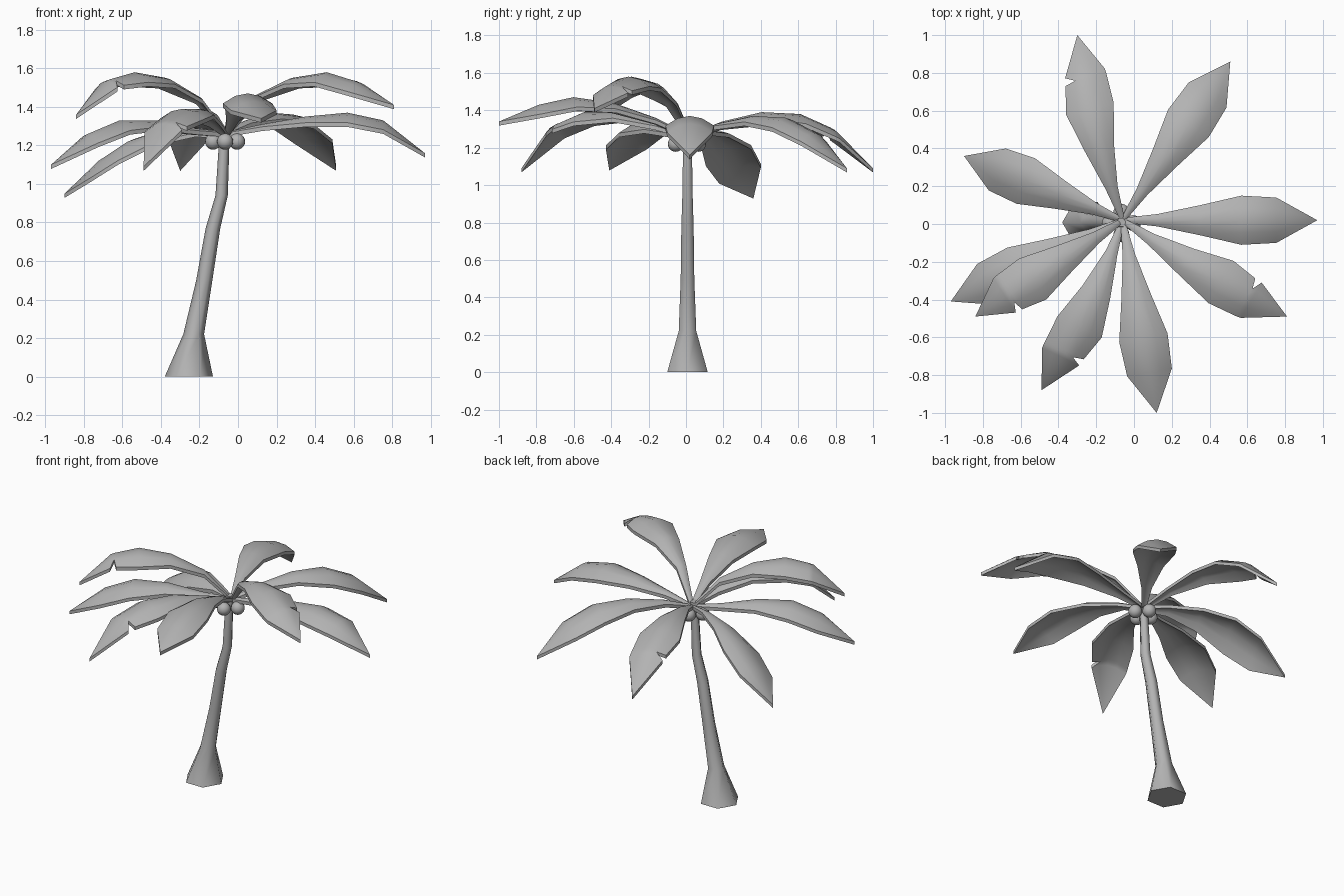
import bpy
import bmesh
import math
from mathutils import Vector

cube = bpy.data.objects.get("Cube")
if cube:
    bpy.data.objects.remove(cube, do_unlink=True)

# One plain grey for the whole tree
GREY = (0.45, 0.45, 0.45, 1)
grey = bpy.data.materials.new("plain grey")
grey.use_nodes = True
grey.diffuse_color = GREY
grey.node_tree.nodes["Principled BSDF"].inputs["Base Color"].default_value = GREY

CROWN = Vector((-0.06, 0.02, 1.27))
STATIONS = (0, 0.18, 0.4, 0.61, 0.79, 1)
WIDTHS = (0.012, 0.033, 0.08, 0.13, 0.12, 0)
THICKNESS = 0.022


def finish(bm, name, angle):
    """Turn a bmesh into a smooth-shaded object with crisp sharp edges."""
    bmesh.ops.recalc_face_normals(bm, faces=bm.faces[:])
    mesh = bpy.data.meshes.new(name)
    bm.to_mesh(mesh)
    bm.free()
    mesh.materials.append(grey)
    obj = bpy.data.objects.new(name, mesh)
    bpy.context.collection.objects.link(obj)
    bpy.ops.object.select_all(action='DESELECT')
    obj.select_set(True)
    bpy.context.view_layer.objects.active = obj
    bpy.ops.object.shade_smooth_by_angle(angle=math.radians(angle))
    return obj


def interpolate(f, values):
    """Read a value at fraction f along the leaf."""
    for i in range(len(STATIONS) - 1):
        if f <= STATIONS[i + 1]:
            t = (f - STATIONS[i]) / (STATIONS[i + 1] - STATIONS[i])
            return values[i] + t * (values[i + 1] - values[i])
    return values[-1]


def skin(bm, rows, closed=False):
    """Join neighbouring rows of vertices with quads."""
    for a, b in zip(rows, rows[1:]):
        n = len(a)
        for i in range(n if closed else n - 1):
            j = (i + 1) % n
            bm.faces.new((a[i], a[j], b[j], b[i]))


def make_leaf(name, tip, heights, bend=0, roll=0, torn=False):
    """Arched leaf with a rounded ridge, optionally torn on its left edge."""
    along = Vector((tip[0], tip[1], 0)) - Vector((CROWN.x, CROWN.y, 0))
    left = Vector((-along.y, along.x, 0)).normalized()
    heights = (CROWN.z,) + heights
    # each row: fraction along the leaf, left share of the width
    rows = [(f, 1) for f in STATIONS]
    if torn:
        rows[4:5] = [(0.755, 0.85), (0.77, 0.4), (0.795, 0.85)]
    bm = bmesh.new()
    grid = []
    for f, share in rows:
        half = interpolate(f, WIDTHS)
        row = []
        for u in (-1, -0.5, 0, 0.5, 1):
            side = half * u * (share if u > 0 else 1)
            droop = 0.4 * side * side / half if half else 0
            p = along * f + left * (side + bend * math.sin(math.pi * f))
            z = interpolate(f, heights) - droop + roll * side
            row.append(bm.verts.new((CROWN.x + p.x, CROWN.y + p.y, z)))
        grid.append(row)
    skin(bm, grid)
    bmesh.ops.remove_doubles(bm, verts=bm.verts[:], dist=0.0005)
    # give the blade its thickness
    result = bmesh.ops.extrude_face_region(bm, geom=bm.faces[:], use_keep_orig=True)
    lower = [g for g in result["geom"] if isinstance(g, bmesh.types.BMVert)]
    bmesh.ops.translate(bm, verts=lower, vec=(0, 0, -THICKNESS))
    return finish(bm, name, 35)


# Leaves, listed around the crown
make_leaf("leaf_back", (-0.3, 1), (1.34, 1.39, 1.38, 1.3, 1.09), bend=0.03, torn=True)
make_leaf("leaf_back_left", (0.51, 0.86), (1.33, 1.37, 1.36, 1.28, 1.09))
make_leaf("leaf_left", (0.97, 0.02), (1.31, 1.35, 1.37, 1.33, 1.16))
make_leaf("leaf_front_left", (0.81, -0.49), (1.46, 1.55, 1.58, 1.53, 1.41),
          bend=-0.02, torn=True)
make_leaf("leaf_front", (0.12, -1), (1.36, 1.44, 1.47, 1.43, 1.34))
make_leaf("leaf_front_right", (-0.49, -0.88), (1.33, 1.39, 1.39, 1.32, 1.09),
          bend=0.04, torn=True)
make_leaf("leaf_right_upper", (-0.84, -0.49), (1.45, 1.55, 1.58, 1.54, 1.36), torn=True)
make_leaf("leaf_right_lower", (-0.97, -0.41), (1.29, 1.33, 1.33, 1.26, 1.1))
make_leaf("leaf_back_right", (-0.9, 0.36), (1.29, 1.28, 1.22, 1.12, 0.95), roll=-0.35)

# Trunk: six-sided, flared at the foot and leaning
bm = bmesh.new()
rings = []
for x, z, radius in ((-0.255, 0, 0.125), (-0.23, 0.22, 0.054), (-0.175, 0.5, 0.042),
                     (-0.13, 0.77, 0.038), (-0.085, 0.94, 0.032), (-0.068, 1.29, 0.026)):
    ring = []
    for k in range(6):
        a = math.tau * k / 6
        ring.append(bm.verts.new((x + radius * math.cos(a), 0.008 + radius * math.sin(a), z)))
    rings.append(ring)
skin(bm, rings, closed=True)
bm.faces.new(rings[0])
bm.faces.new(rings[-1])
finish(bm, "trunk", 65)

# Coconuts hanging around the top of the trunk
for k, place in enumerate(("left", "back", "right", "front")):
    a = math.tau * k / 4
    bm = bmesh.new()
    bmesh.ops.create_uvsphere(bm, u_segments=16, v_segments=10, radius=0.042)
    bmesh.ops.translate(bm, verts=bm.verts[:], vec=(
        -0.067 + 0.062 * math.cos(a), 0.005 + 0.06 * math.sin(a), 1.22))
    finish(bm, "coconut_" + place, 40)
